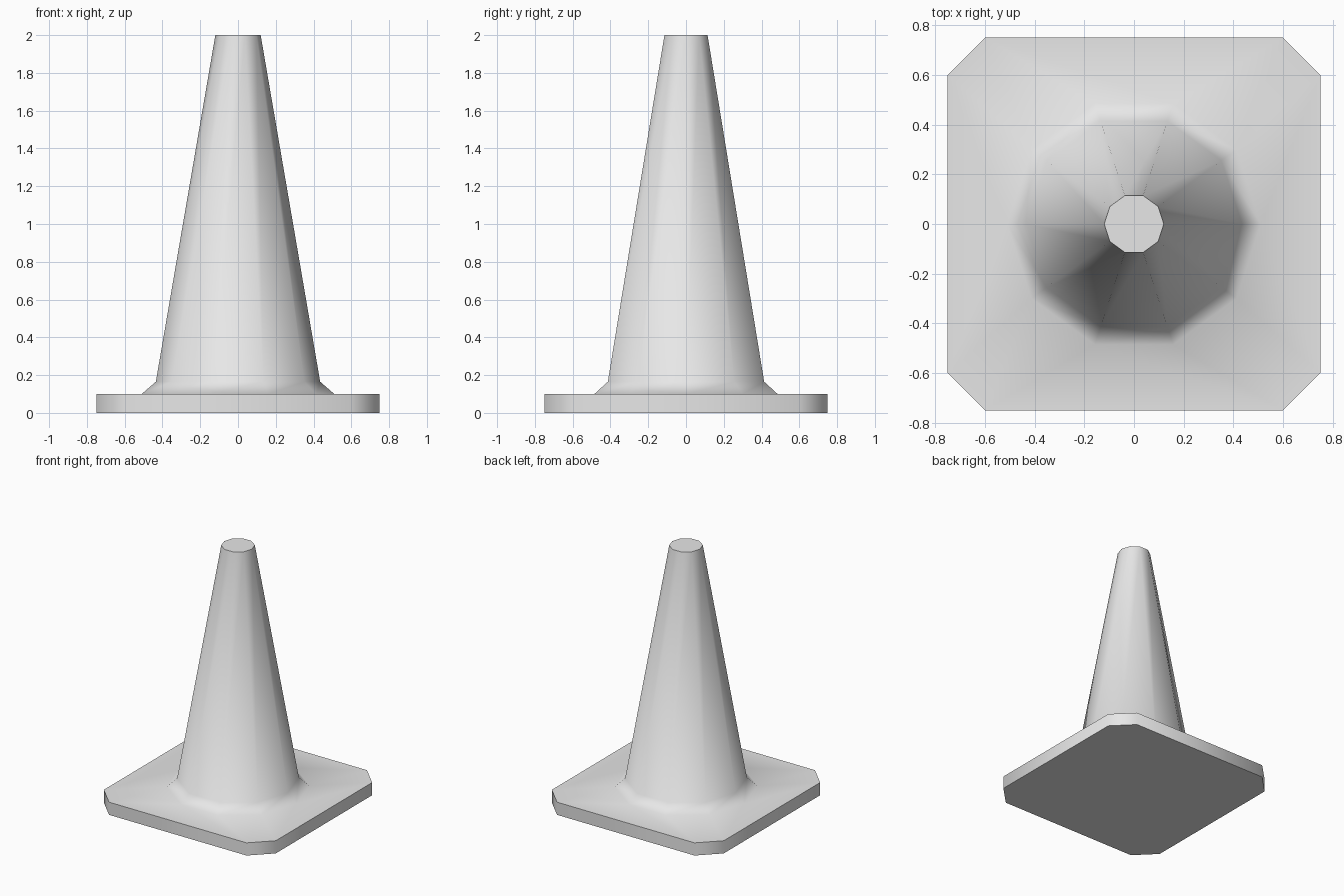
import bpy, bmesh, math

cube = bpy.data.objects.get("Cube")
if cube:
    bpy.data.objects.remove(cube)

SIDES = 10          # sides of the cone
HALF, CUT = 0.75, 0.6   # base half width, start of the cut corner
BASE_TOP = 0.1

grey = bpy.data.materials.new("light grey")
grey.use_nodes = True
colour = (0.8, 0.8, 0.8, 1)
grey.diffuse_color = colour
grey.node_tree.nodes["Principled BSDF"].inputs["Base Color"].default_value = colour

bm = bmesh.new()


def ring(points, z):
    return [bm.verts.new((x, y, z)) for x, y in points]


def circle(radius):
    step = math.tau / SIDES
    return [(radius * math.cos(i * step), radius * math.sin(i * step)) for i in range(SIDES)]


def wall(low, high):
    n = len(low)
    for i in range(n):
        j = (i + 1) % n
        bm.faces.new((low[i], low[j], high[j], high[i]))


def loop_edges(verts):
    return [bm.edges.get((verts[i - 1], verts[i])) for i in range(len(verts))]


# Square base with cut corners
outline = []
for sx, sy in ((1, 1), (-1, 1), (-1, -1), (1, -1)):
    corner = [(sx * HALF, sy * CUT), (sx * CUT, sy * HALF)]
    outline += corner if sx == sy else corner[::-1]
bottom, rim = ring(outline, 0), ring(outline, BASE_TOP)
bm.faces.new(bottom[::-1])
wall(bottom, rim)

# Flared foot, tapering body and flat cap
profile = [(0.51, BASE_TOP), (0.435, 0.165), (0.12, 2.0)]
rings = [ring(circle(r), z) for r, z in profile]
for low, high in zip(rings, rings[1:]):
    wall(low, high)
bm.faces.new(rings[-1])

# Top of the base, joined to the foot
bmesh.ops.bridge_loops(bm, edges=loop_edges(rim) + loop_edges(rings[0]))
bmesh.ops.recalc_face_normals(bm, faces=bm.faces)

mesh = bpy.data.meshes.new("traffic_cone")
bm.to_mesh(mesh)
bm.free()
mesh.materials.append(grey)
cone = bpy.data.objects.new("traffic_cone", mesh)
bpy.context.collection.objects.link(cone)

# Soft sides with crisp cap and base edges
bpy.context.view_layer.objects.active = cone
cone.select_set(True)
bpy.ops.object.shade_smooth_by_angle(angle=math.radians(50))
